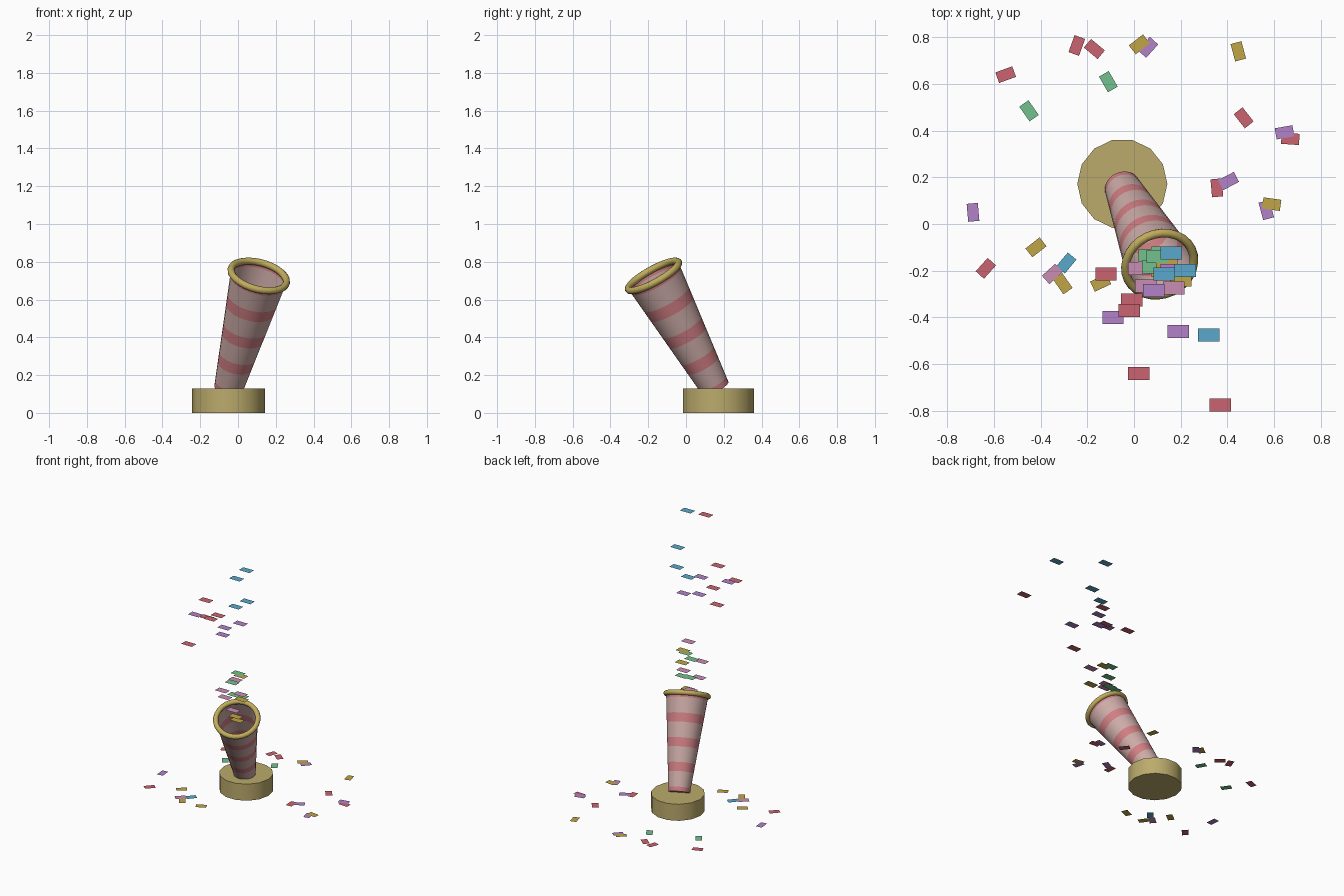
import bpy
import bmesh
import math
from mathutils import Vector, Matrix

if "Cube" in bpy.data.objects:
    bpy.data.objects.remove(bpy.data.objects["Cube"], do_unlink=True)


def make_material(name, red, green, blue):
    """Flat colour material from 0-255 display values."""
    linear = []
    for channel in (red, green, blue):
        c = channel / 255
        linear.append(c / 12.92 if c < 0.04045 else ((c + 0.055) / 1.055) ** 2.4)
    color = (*linear, 1.0)
    mat = bpy.data.materials.new(name)
    mat.use_nodes = True
    mat.diffuse_color = color
    shader = next(n for n in mat.node_tree.nodes if n.type == "BSDF_PRINCIPLED")
    shader.inputs["Base Color"].default_value = color
    shader.inputs["Roughness"].default_value = 0.8
    return mat


base_gold = make_material("base_gold", 188, 171, 108)
rim_gold = make_material("rim_gold", 192, 172, 92)
barrel_pink = make_material("barrel_pale_pink", 204, 171, 167)
stripe_red = make_material("stripe_rose", 208, 126, 131)
paper = {
    "red": make_material("paper_red", 203, 100, 112),
    "gold": make_material("paper_gold", 192, 165, 70),
    "green": make_material("paper_green", 116, 192, 142),
    "purple": make_material("paper_purple", 178, 130, 200),
    "blue": make_material("paper_blue", 90, 169, 204),
    "pink": make_material("paper_pink", 202, 141, 180),
}


def finish(name, bm, materials):
    """Turn a bmesh into a named scene object."""
    mesh = bpy.data.meshes.new(name)
    bm.to_mesh(mesh)
    bm.free()
    for mat in materials:
        mesh.materials.append(mat)
    obj = bpy.data.objects.new(name, mesh)
    bpy.context.collection.objects.link(obj)
    return obj


def smooth(obj, angle):
    bpy.ops.object.select_all(action="DESELECT")
    obj.select_set(True)
    bpy.context.view_layer.objects.active = obj
    bpy.ops.object.shade_smooth_by_angle(angle=math.radians(angle))


def lathe(bm, profile, sides, closed=False):
    """Spin (radius, height) points round z; returns one face list per band."""
    rings = []
    for radius, height in profile:
        ring = []
        for i in range(sides):
            a = math.tau * i / sides
            ring.append(bm.verts.new((radius * math.cos(a), radius * math.sin(a), height)))
        rings.append(ring)
    pairs = list(zip(rings, rings[1:]))
    if closed:
        pairs.append((rings[-1], rings[0]))
    bands = []
    for low, high in pairs:
        band = []
        for i in range(sides):
            j = (i + 1) % sides
            band.append(bm.faces.new((low[i], low[j], high[j], high[i])))
        bands.append(band)
    return rings, bands


# Round base
bm = bmesh.new()
rings, _ = lathe(bm, [(0.193, 0), (0.193, 0.13)], 14)
bm.faces.new(rings[0][::-1])
bm.faces.new(rings[1])
base = finish("base", bm, [base_gold])
base.location = (-0.05, 0.172, 0)
smooth(base, 32)

# Leaning barrel axis
foot = Vector((-0.05, 0.157, 0.128))
mouth = Vector((0.11, -0.172, 0.725))
length = (mouth - foot).length
lean = Matrix.Translation(foot) @ (mouth - foot).to_track_quat("Z", "Y").to_matrix().to_4x4()
FOOT_RADIUS, MOUTH_RADIUS = 0.077, 0.151

# Flared open barrel, bands alternate stripe and pale pink
half = 0.046
cuts = [0]
for k in range(5):
    cuts += [c for c in (k / 4 - half, k / 4 + half) if 0 < c < 1]
cuts.append(1)
profile = [(FOOT_RADIUS + (MOUTH_RADIUS - FOOT_RADIUS) * t, length * t) for t in cuts]
bm = bmesh.new()
rings, bands = lathe(bm, profile, 28)
bm.faces.new(rings[0][::-1])
for number, band in enumerate(bands):
    for face in band:
        face.material_index = (number + 1) % 2
barrel = finish("barrel", bm, [barrel_pink, stripe_red])
barrel.matrix_world = lean
smooth(barrel, 32)

# Rolled rim
bm = bmesh.new()
tube = 0.019
section = []
for i in range(10):
    a = math.tau * i / 10
    section.append((MOUTH_RADIUS + tube * math.cos(a), length + tube * math.sin(a)))
lathe(bm, section, 28, closed=True)
rim = finish("rim", bm, [rim_gold])
rim.matrix_world = lean
smooth(rim, 60)


def confetti(name, mat, x, y, z, width, depth, turn):
    """One flat rectangle of paper."""
    bm = bmesh.new()
    corners = ((-1, -1), (1, -1), (1, 1), (-1, 1))
    bm.faces.new([bm.verts.new((width / 2 * a, depth / 2 * b, 0)) for a, b in corners])
    piece = finish(name, bm, [mat])
    piece.location = (x, y, z)
    piece.rotation_euler.z = math.radians(turn)


# Flying paper: x, y, z
flying = {
    "blue": [(.16, -.125, 1.89), (.13, -.215, 1.63), (.22, -.2, 1.69), (.32, -.475, 2)],
    "red": [(-.12, -.215, 1.48), (-.01, -.325, 1.54), (-.02, -.37, 1.7),
            (.02, -.64, 1.47), (.37, -.775, 1.84)],
    "purple": [(-.09, -.4, 1.58), (.19, -.46, 1.52), (.085, -.285, 1.48), (.16, -.2, 1.5)],
    "green": [(.065, -.135, .89), (.1, -.14, 1.07), (.08, -.185, 1.01), (.12, -.125, .89)],
    "pink": [(.02, -.19, .88), (.05, -.265, .97), (.17, -.275, 1.09),
             (.07, -.16, .78), (.13, -.155, .92)],
    "gold": [(.2, -.24, .93), (.14, -.165, 1.07), (.12, -.2, .76), (.14, -.21, .74)],
}
for color, places in flying.items():
    for n, (x, y, z) in enumerate(places):
        confetti(f"flying_paper_{color}_{n + 1}", paper[color], x, y, z, 0.092, 0.056, 0)

# Fallen paper: x, y, turn in degrees
fallen = {
    "red": [(-.245, .765, 70), (-.17, .75, -40), (-.55, .64, 20), (.47, .455, -52),
            (.67, .365, -4), (.355, .155, -85), (-.635, -.19, 48)],
    "green": [(-.11, .61, -60), (-.45, .485, -55)],
    "purple": [(.06, .757, 48), (.645, .393, 10), (.405, .184, 28), (.567, .06, -75),
               (-.69, .05, 95)],
    "blue": [(-.29, -.167, 50)],
    "pink": [(-.35, -.214, 42)],
    "gold": [(.023, .77, 38), (.447, .74, -75), (.59, .085, -8), (-.42, -.1, 38),
             (-.305, -.256, -55), (-.143, -.252, 25)],
}
for layer, (color, places) in enumerate(fallen.items()):
    for n, (x, y, turn) in enumerate(places):
        confetti(f"fallen_paper_{color}_{n + 1}", paper[color], x, y,
                 0.001 * (layer + 1), 0.077, 0.048, turn)
